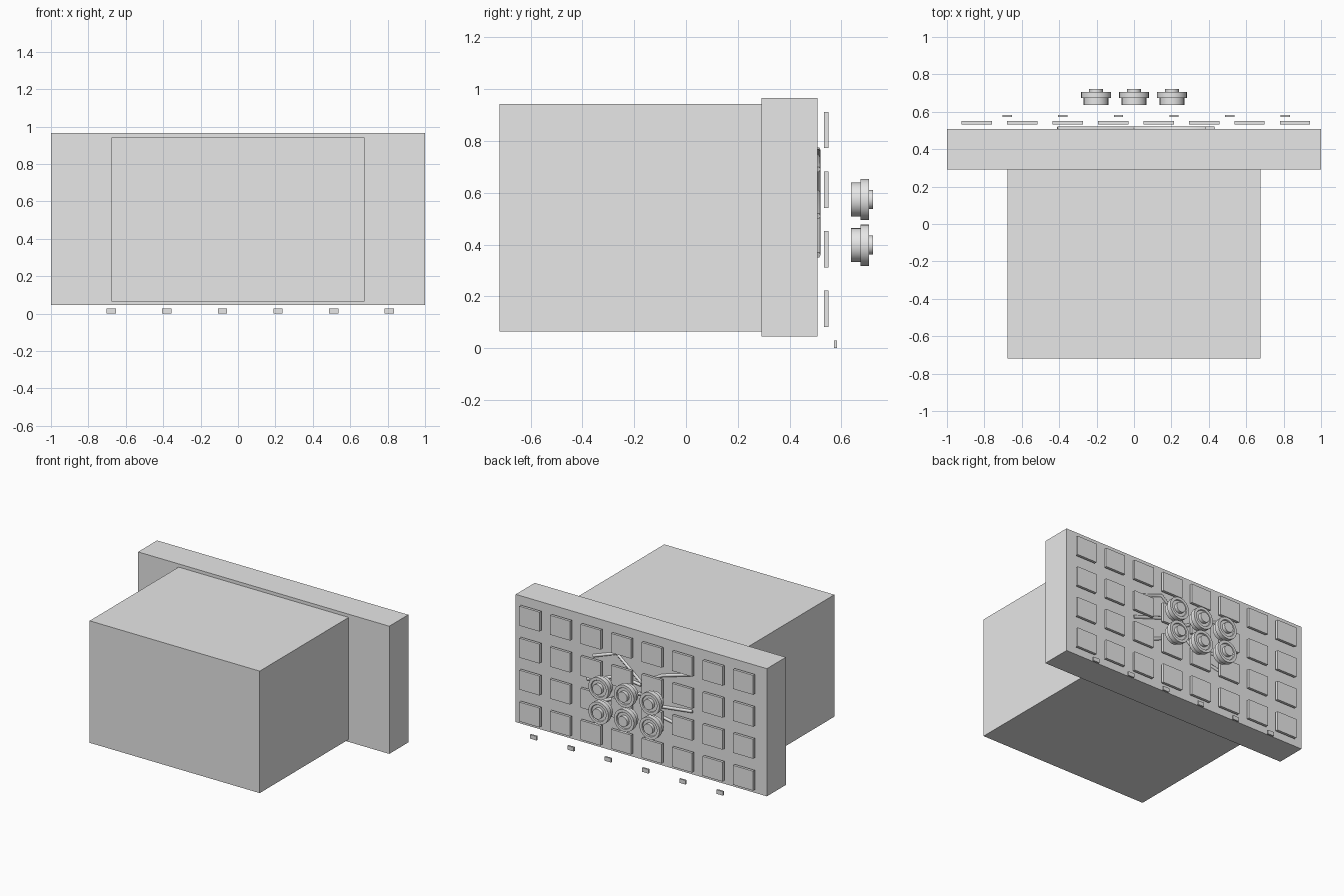
import bpy, bmesh, math
from mathutils import Vector

cube = bpy.data.objects.get("Cube")
if cube:
    bpy.data.objects.remove(cube, do_unlink=True)

grey = bpy.data.materials.new("plain grey")
grey.use_nodes = True
colour = (0.8, 0.8, 0.8, 1)
grey.diffuse_color = colour
grey.node_tree.nodes["Principled BSDF"].inputs["Base Color"].default_value = colour


def add_object(name, data):
    obj = bpy.data.objects.new(name, data)
    data.materials.append(grey)
    bpy.context.collection.objects.link(obj)
    return obj


def box(name, low, high):
    low, high = Vector(low), Vector(high)
    mesh = bpy.data.meshes.new(name)
    bm = bmesh.new()
    bmesh.ops.create_cube(bm, size=1)
    for v in bm.verts:
        v.co = (low + high) / 2 + v.co * (high - low)
    bm.to_mesh(mesh)
    bm.free()
    return add_object(name, mesh)


def lathe(name, profile, x, z, sides=24):
    """Turn a (radius, y) profile around an axis parallel to y."""
    mesh = bpy.data.meshes.new(name)
    bm = bmesh.new()
    verts = [bm.verts.new((r, y, 0)) for r, y in profile]
    edges = [bm.edges.new(pair) for pair in zip(verts, verts[1:])]
    bmesh.ops.spin(bm, geom=verts + edges, cent=(0, 0, 0), axis=(0, 1, 0),
                   angle=math.tau, steps=sides)
    bmesh.ops.remove_doubles(bm, verts=bm.verts, dist=0.0005)
    bmesh.ops.recalc_face_normals(bm, faces=bm.faces)
    bm.to_mesh(mesh)
    bm.free()
    obj = add_object(name, mesh)
    obj.location = (x, 0, z)
    return obj


# Main block and the wide slab behind it
box("main_block", (-0.677, -0.72, 0.064), (0.677, 0.292, 0.942))
box("rear_slab", (-1, 0.292, 0.046), (1, 0.508, 0.965))

# Grid of panels floating off the slab
for row in range(4):
    for col in range(8):
        x, z = -0.84 + col * 0.243, 0.152 + row * 0.23
        box(f"panel_{row}_{col}", (x - 0.081, 0.532, z - 0.07),
            (x + 0.081, 0.551, z + 0.07))

# Row of small blocks at ground level
for i in range(6):
    x = -0.677 + i * 0.297
    box(f"ground_block_{i}", (x - 0.025, 0.571, 0), (x + 0.025, 0.583, 0.029))

# Stepped round knobs: hub, flange with a shallow groove, cap
knob = [(0, 0.636), (0.066, 0.636), (0.066, 0.673), (0.08, 0.673),
        (0.08, 0.706), (0.06, 0.706), (0.057, 0.698), (0.037, 0.698),
        (0.037, 0.722), (0, 0.722)]
knobs = [lathe(f"knob_{col}_{row}", knob, x, z)
         for col, x in enumerate((-0.203, 0, 0.203))
         for row, z in enumerate((0.398, 0.574))]
for obj in knobs:
    bpy.ops.object.select_all(action="DESELECT")
    obj.select_set(True)
    bpy.context.view_layer.objects.active = obj
    bpy.ops.object.shade_smooth_by_angle(angle=math.radians(30))

# Thin branching strands lying on the slab
strands = [
    [(0, 0.6), (0.195, 0.758), (0.38, 0.69)],
    [(0, 0.58), (0.16, 0.6), (0.43, 0.51)],
    [(0, 0.6), (-0.17, 0.695), (-0.41, 0.765)],
    [(0, 0.52), (-0.17, 0.47), (-0.41, 0.5)],
    [(0, 0.52), (0.18, 0.44), (0.37, 0.36)],
    [(0, 0.52), (-0.15, 0.4), (-0.36, 0.36)],
]
for i, path in enumerate(strands):
    curve = bpy.data.curves.new(f"strand_{i}", "CURVE")
    curve.dimensions = "3D"
    curve.bevel_depth = 0.012
    curve.bevel_resolution = 1
    curve.use_fill_caps = True
    spline = curve.splines.new("POLY")
    spline.points.add(len(path) - 1)
    for point, (x, z) in zip(spline.points, path):
        point.co = (x, 0.508, z, 1)
    add_object(f"strand_{i}", curve)
